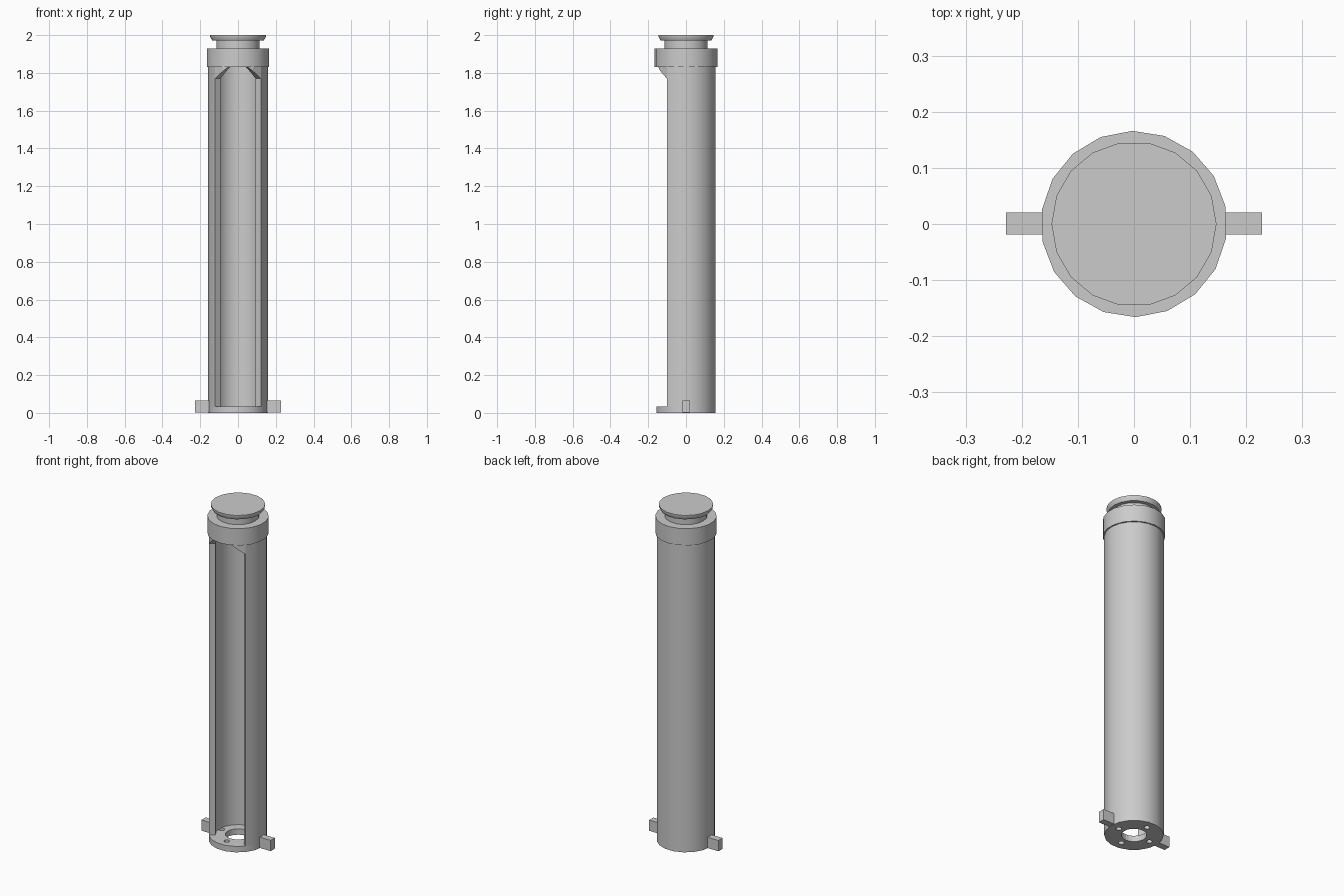
import bpy
import bmesh
from math import sin, cos, pi, radians
from mathutils import Matrix

if "Cube" in bpy.data.objects:
    bpy.data.objects.remove(bpy.data.objects["Cube"], do_unlink=True)

SIDES = 18
R_OUT, R_IN = 0.158, 0.122
FLOOR, CORNER, TOP = 0.035, 1.77, 1.83

grey = bpy.data.materials.new("plain_grey")
grey.use_nodes = True
colour = (0.6, 0.6, 0.6, 1)
grey.diffuse_color = colour
grey.node_tree.nodes["Principled BSDF"].inputs["Base Color"].default_value = colour


def finish(name, bm):
    bmesh.ops.recalc_face_normals(bm, faces=bm.faces)
    mesh = bpy.data.meshes.new(name)
    bm.to_mesh(mesh)
    bm.free()
    mesh.materials.append(grey)
    obj = bpy.data.objects.new(name, mesh)
    bpy.context.collection.objects.link(obj)
    return obj


def smooth(obj):
    bpy.ops.object.select_all(action='DESELECT')
    obj.select_set(True)
    bpy.context.view_layer.objects.active = obj
    bpy.ops.object.shade_smooth_by_angle(angle=radians(30))


def extrude(bm, points, offset):
    """Close a polygon into a prism; offset maps each point to its far partner."""
    near = [bm.verts.new(p) for p in points]
    far = [bm.verts.new(offset(p)) for p in points]
    bm.faces.new(near)
    bm.faces.new(far[::-1])
    for i in range(len(near)):
        j = (i + 1) % len(near)
        bm.faces.new((near[i], far[i], far[j], near[j]))


def lathe(name, profile, turn=0):
    """Solid of revolution with flat end caps."""
    bm = bmesh.new()
    rings = []
    for r, z in profile:
        angles = [radians(turn) + 2 * pi * i / SIDES for i in range(SIDES)]
        rings.append([bm.verts.new((r * cos(a), r * sin(a), z)) for a in angles])
    bm.faces.new(rings[0])
    bm.faces.new(rings[-1])
    for low, high in zip(rings, rings[1:]):
        for i in range(SIDES):
            j = (i + 1) % SIDES
            bm.faces.new((low[i], low[j], high[j], high[i]))
    obj = finish(name, bm)
    smooth(obj)
    return obj


def rim(r, degrees, z):
    a = radians(degrees)
    return (r * cos(a), r * sin(a), z)


# Tube wall, open across five facets at the front
bm = bmesh.new()
arc = range(-40, 221, 20)
section = [rim(R_OUT, a, FLOOR) for a in arc] + [rim(R_IN, a, FLOOR) for a in reversed(arc)]
extrude(bm, section, lambda p: (p[0], p[1], TOP))
smooth(finish("tube_wall", bm))

# Slanted upper corners of the front opening
scale = R_IN / R_OUT
inward = lambda p: (p[0] * scale, p[1] * scale, p[2])
for side, name in ((1, "left"), (-1, "right")):
    bm = bmesh.new()
    edge = lambda a, z, r=R_OUT: rim(r, -90 + side * a, z)
    step = 1.81
    mid = R_OUT * cos(pi / SIDES)
    extrude(bm, [edge(50, CORNER), edge(30, step), edge(30, TOP), edge(50, TOP)], inward)
    extrude(bm, [edge(30, step), edge(20, TOP, mid), edge(30, TOP)], inward)
    finish(name + "_opening_corner", bm)

# Base plate with a centre hole and four screw holes
base = lathe("base_plate", [(R_OUT, 0), (R_OUT, FLOOR)])
bm = bmesh.new()
holes = [(0, 0, 0.068, 24)]
holes += [(0.106 * cos(k * pi / 2), 0.106 * sin(k * pi / 2), 0.016, 12) for k in range(4)]
for x, y, r, n in holes:
    bmesh.ops.create_cone(bm, cap_ends=True, segments=n, radius1=r, radius2=r,
                          depth=0.2, matrix=Matrix.Translation((x, y, 0)))
cutter = finish("hole_cutter", bm)
cutter.hide_render = True
cut = base.modifiers.new("holes", 'BOOLEAN')
cut.operation = 'DIFFERENCE'
cut.solver = 'EXACT'
cut.object = cutter
bpy.context.view_layer.objects.active = base
bpy.ops.object.modifier_apply(modifier=cut.name)
bpy.data.objects.remove(cutter, do_unlink=True)
smooth(base)

# Side tabs at the foot
for side, name in ((1, "left_tab"), (-1, "right_tab")):
    bm = bmesh.new()
    place = Matrix.Translation((side * 0.19, 0.001, 0.034))
    bmesh.ops.create_cube(bm, size=1, matrix=place @ Matrix.Diagonal((0.076, 0.039, 0.064, 1)))
    finish(name, bm)

# Collar, neck and flared cap
lathe("collar", [(0.166, TOP), (0.166, 1.93)], turn=11)
lathe("neck", [(0.115, 1.925), (0.115, 1.98)])
lathe("cap", [(0.137, 1.972), (0.147, 1.99), (0.147, 2.0)])
